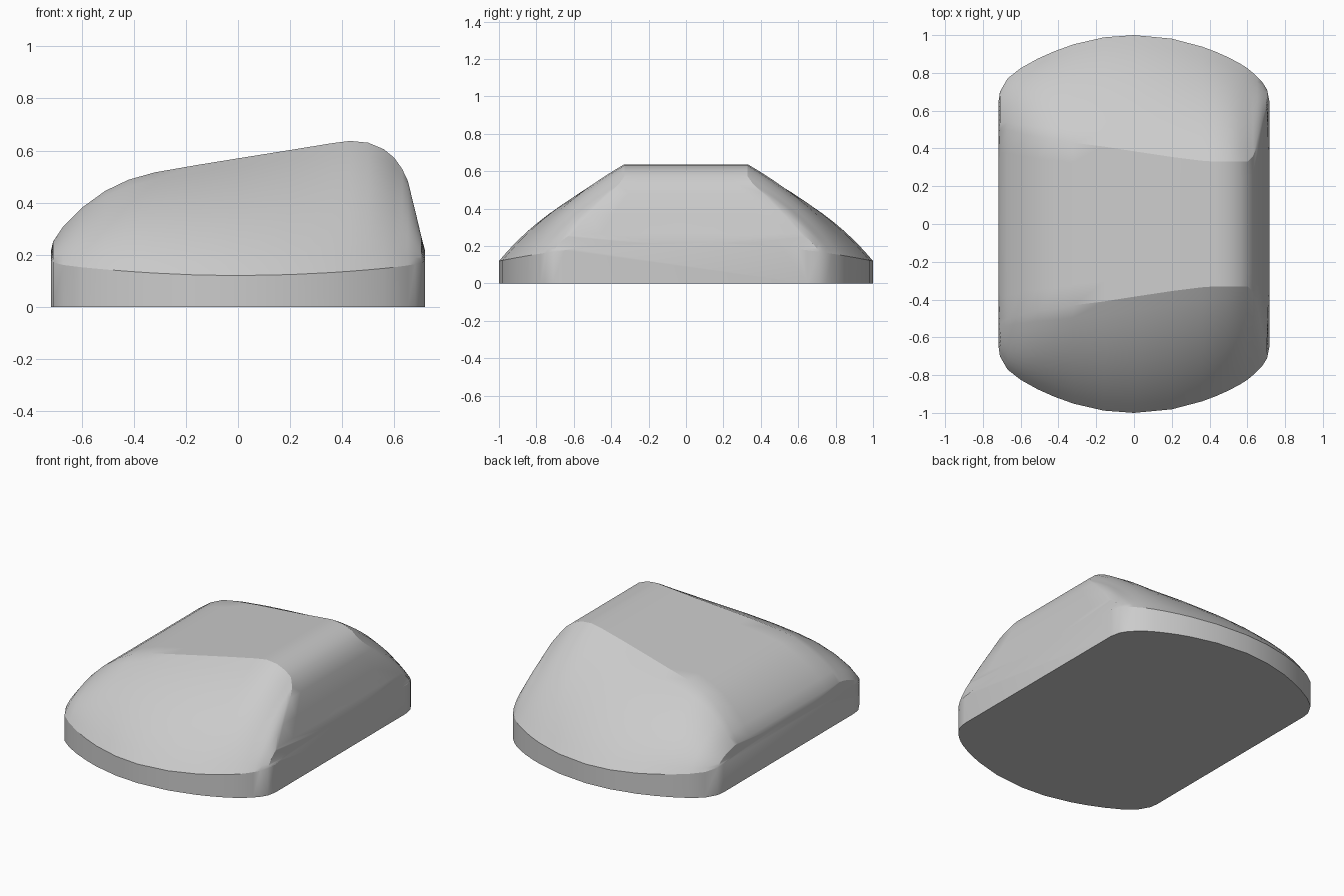
import bpy
import bmesh
import math

cube = bpy.data.objects.get("Cube")
if cube:
    bpy.data.objects.remove(cube, do_unlink=True)

# Cross-sections from side to side:
# x, crest height, half width of the flat crest, half depth, roundness of the slope
SECTIONS = [
    (-.717, .22, .50, .65, .5), (-.71, .25, .50, .70, .5), (-.67, .31, .50, .77, .45),
    (-.60, .38, .48, .825, .4), (-.51, .445, .46, .875, .35), (-.42, .488, .45, .915, .3),
    (-.32, .516, .43, .951, .28), (-.16, .544, .41, .988, .26), (0, .57, .385, 1, .25),
    (.2, .602, .355, .981, .23), (.36, .628, .335, .939, .2), (.43, .637, .33, .913, .2),
    (.50, .63, .33, .882, .2), (.56, .605, .33, .85, .2), (.60, .572, .33, .825, .2),
    (.63, .53, .36, .80, .2), (.652, .483, .41, .78, .2), (.68, .37, .52, .75, .25),
    (.705, .265, .61, .71, .3), (.717, .22, .62, .65, .3),
]
FLAT_STEPS = 4
SLOPE_STEPS = 10


def rim_height(y):
    """The rim dips towards the front and back ends."""
    return .22 - .1 * y * y


def half_section(crest, width, depth, bulge, is_end):
    """Points from the middle of the crest out to the rim."""
    if is_end:
        steps = FLAT_STEPS + SLOPE_STEPS
        ys = [depth * i / steps for i in range(steps + 1)]
        return [(y, rim_height(y)) for y in ys]
    points = [(width * i / FLAT_STEPS, crest) for i in range(FLAT_STEPS)]
    rim = rim_height(depth)
    blend = (1 + bulge) / 2
    control_y = width + (depth - width) * blend
    control_z = rim + (crest - rim) * blend
    for i in range(SLOPE_STEPS + 1):
        t = i / SLOPE_STEPS
        a, b, c = (1 - t) ** 2, 2 * t * (1 - t), t * t
        points.append((a * width + b * control_y + c * depth,
                       a * crest + b * control_z + c * rim))
    return points


# Closed loops: left foot, up over the crest, down to the other foot
bm = bmesh.new()
loops = []
for index, (x, crest, width, depth, bulge) in enumerate(SECTIONS):
    half = half_section(crest, width, depth, bulge, index in (0, len(SECTIONS) - 1))
    outline = [(-y, z) for y, z in reversed(half)] + half[1:]
    outline = [(-depth, 0)] + outline + [(depth, 0)]
    loops.append([bm.verts.new((x, y, z)) for y, z in outline])

# Skin between neighbouring sections
for first, second in zip(loops, loops[1:]):
    for i in range(len(first) - 1):
        bm.faces.new((first[i], second[i], second[i + 1], first[i + 1]))

# Flat upright ends and the underside
bm.faces.new(loops[0])
bm.faces.new(loops[-1])
bm.faces.new([loop[0] for loop in loops] + [loop[-1] for loop in reversed(loops)])
bmesh.ops.recalc_face_normals(bm, faces=bm.faces)

mesh = bpy.data.meshes.new("domed_body")
bm.to_mesh(mesh)
bm.free()
body = bpy.data.objects.new("domed_body", mesh)
bpy.context.collection.objects.link(body)

# Plain grey finish
grey = bpy.data.materials.new("plain_grey")
grey.use_nodes = True
colour = (.6, .6, .6, 1)
grey.diffuse_color = colour
grey.node_tree.nodes["Principled BSDF"].inputs["Base Color"].default_value = colour
mesh.materials.append(grey)

# Smooth curves with crisp rim and crest edges
bpy.ops.object.select_all(action="DESELECT")
body.select_set(True)
bpy.context.view_layer.objects.active = body
bpy.ops.object.shade_smooth_by_angle(angle=math.radians(24))
